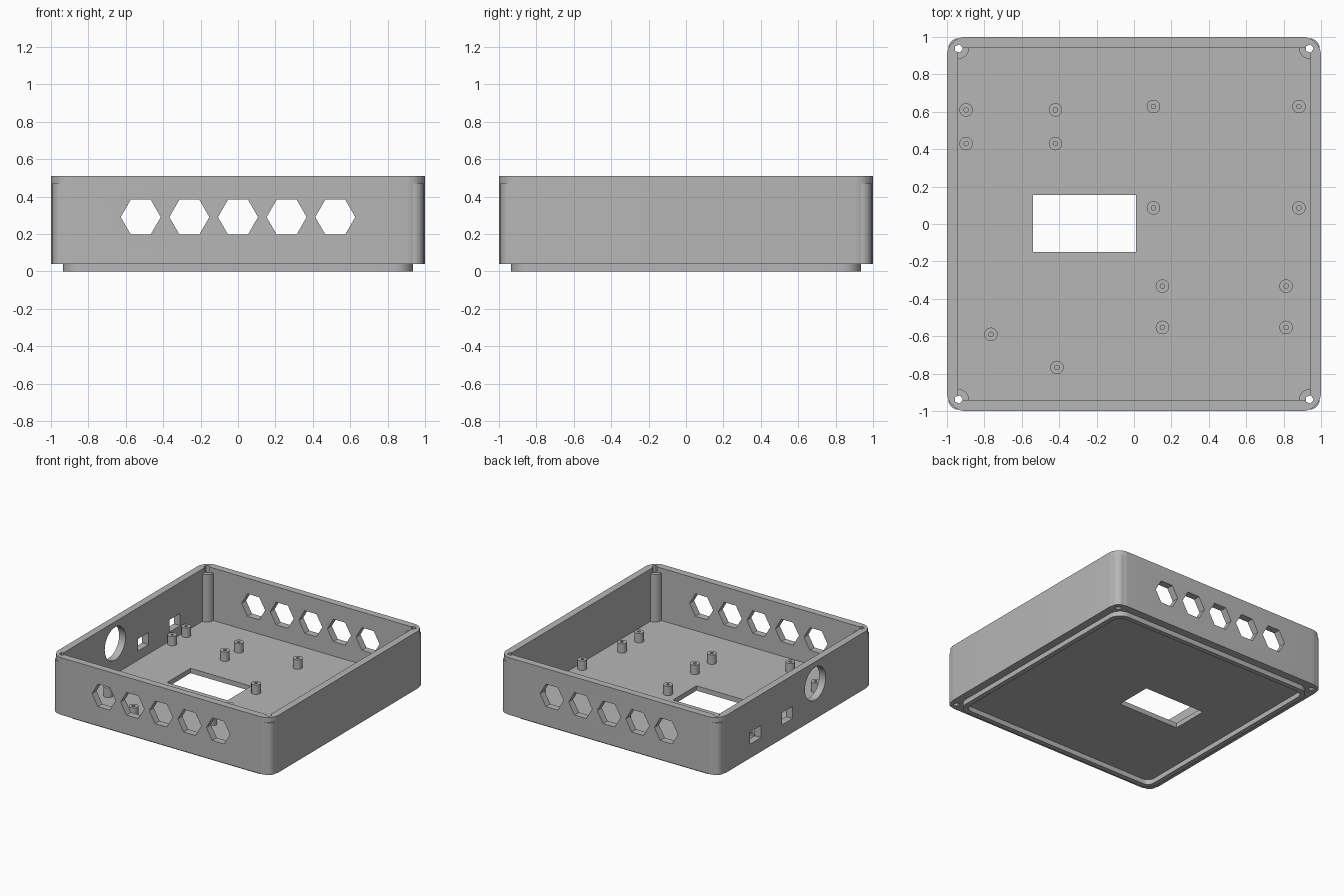
import bpy, bmesh
from math import pi, cos, sin, radians
from mathutils import Matrix, Vector

if "Cube" in bpy.data.objects:
    bpy.data.objects.remove(bpy.data.objects["Cube"])

grey = bpy.data.materials.new("plain_grey")
grey.use_nodes = True
colour = (0.47, 0.47, 0.47, 1)
grey.diffuse_color = colour
grey.node_tree.nodes["Principled BSDF"].inputs["Base Color"].default_value = colour

# Heights shared by the parts
RIM, FLOOR, PILLAR_TOP, TOP = 0.04, 0.08, 0.47, 0.51
WALL_IN, CORNER = 0.942, 0.938


def prism(name, outline, z0, z1, matrix=Matrix()):
    """Solid made by extruding a flat outline along z."""
    bm = bmesh.new()
    base = bm.faces.new([bm.verts.new((x, y, z0)) for x, y in outline])
    top = bmesh.ops.extrude_face_region(bm, geom=[base])["geom"]
    verts = [v for v in top if isinstance(v, bmesh.types.BMVert)]
    bmesh.ops.translate(bm, verts=verts, vec=(0, 0, z1 - z0))
    bmesh.ops.transform(bm, matrix=matrix, verts=bm.verts)
    bmesh.ops.recalc_face_normals(bm, faces=bm.faces)
    mesh = bpy.data.meshes.new(name)
    bm.to_mesh(mesh)
    bm.free()
    mesh.materials.append(grey)
    ob = bpy.data.objects.new(name, mesh)
    bpy.context.collection.objects.link(ob)
    return ob


def circle(r, n, cx=0, cy=0):
    return [(cx + r * cos(2 * pi * i / n), cy + r * sin(2 * pi * i / n)) for i in range(n)]


def rectangle(x0, x1, y0, y1):
    return [(x0, y0), (x1, y0), (x1, y1), (x0, y1)]


def rounded_square(half, r, steps=10):
    points = []
    for k, (sx, sy) in enumerate([(1, 1), (-1, 1), (-1, -1), (1, -1)]):
        for i in range(steps + 1):
            a = pi / 2 * (k + i / steps)
            points.append((sx * (half - r) + r * cos(a), sy * (half - r) + r * sin(a)))
    return points


def combine(target, tool, operation="DIFFERENCE"):
    """Apply a boolean and discard the tool."""
    mod = target.modifiers.new("cut", "BOOLEAN")
    mod.object, mod.operation, mod.solver = tool, operation, "EXACT"
    bpy.context.view_layer.objects.active = target
    bpy.ops.object.modifier_apply(modifier=mod.name)
    bpy.data.objects.remove(tool)


def smooth(ob):
    bpy.ops.object.select_all(action="DESELECT")
    ob.select_set(True)
    bpy.context.view_layer.objects.active = ob
    bpy.ops.object.shade_smooth_by_angle(angle=radians(30))


# Open tray with rounded outer corners
tray = prism("tray", rounded_square(1, 0.1), RIM, TOP)
combine(tray, prism("cavity", rectangle(-WALL_IN, WALL_IN, -WALL_IN, WALL_IN), FLOOR, 1))

# Corner screw pillars, drilled right through
corners = [(sx * CORNER, sy * CORNER) for sx in (-1, 1) for sy in (-1, 1)]
for x, y in corners:
    combine(tray, prism("pillar", circle(0.055, 32, x, y), RIM, PILLAR_TOP), "UNION")
for x, y in corners:
    combine(tray, prism("screw_hole", circle(0.023, 5, x, y), -0.1, 1))

# Window in the floor
combine(tray, prism("floor_window", rectangle(-0.54, 0.01, -0.15, 0.155), -0.1, 0.2))

# Hexagonal ports through front and back walls
stand_up = Matrix.Rotation(pi / 2, 4, "X")
for i in range(-2, 3):
    port = circle(0.107, 6, i * 0.26, 0.29)
    combine(tray, prism("hex_port", port, -1.2, 1.2, stand_up))

# Round and square openings in the right-hand wall (outline in y, z)
sideways = Matrix(((0, 0, 1, 0), (1, 0, 0, 0), (0, 1, 0, 0), (0, 0, 0, 1)))
openings = [circle(0.135, 32, -0.25, 0.33)]
openings += [rectangle(y - 0.07, y + 0.07, 0.155, 0.255) for y in (0.115, 0.525)]
for outline in openings:
    combine(tray, prism("side_opening", outline, -1.2, -0.8, sideways))
smooth(tray)

# Stacking lip under the tray
lip = prism("stacking_lip", rounded_square(0.935, 0.1), 0, RIM)
combine(lip, prism("lip_inside", rounded_square(0.895, 0.06), -0.1, 0.2))
smooth(lip)

# Board standoffs: four-post groups, then two loose posts
groups = [((-0.898, -0.42), (0.43, 0.61)),
          ((0.104, 0.882), (0.086, 0.628)),
          ((0.152, 0.813), (-0.553, -0.332))]
posts = [(x, y) for xs, ys in groups for x in xs for y in ys]
posts += [(-0.765, -0.59), (-0.412, -0.767)]
for x, y in posts:
    post = prism("standoff", circle(0.036, 24, x, y), FLOOR - 0.005, 0.157)
    combine(post, prism("pilot_hole", circle(0.012, 12, x, y), FLOOR, 0.3))
    smooth(post)
